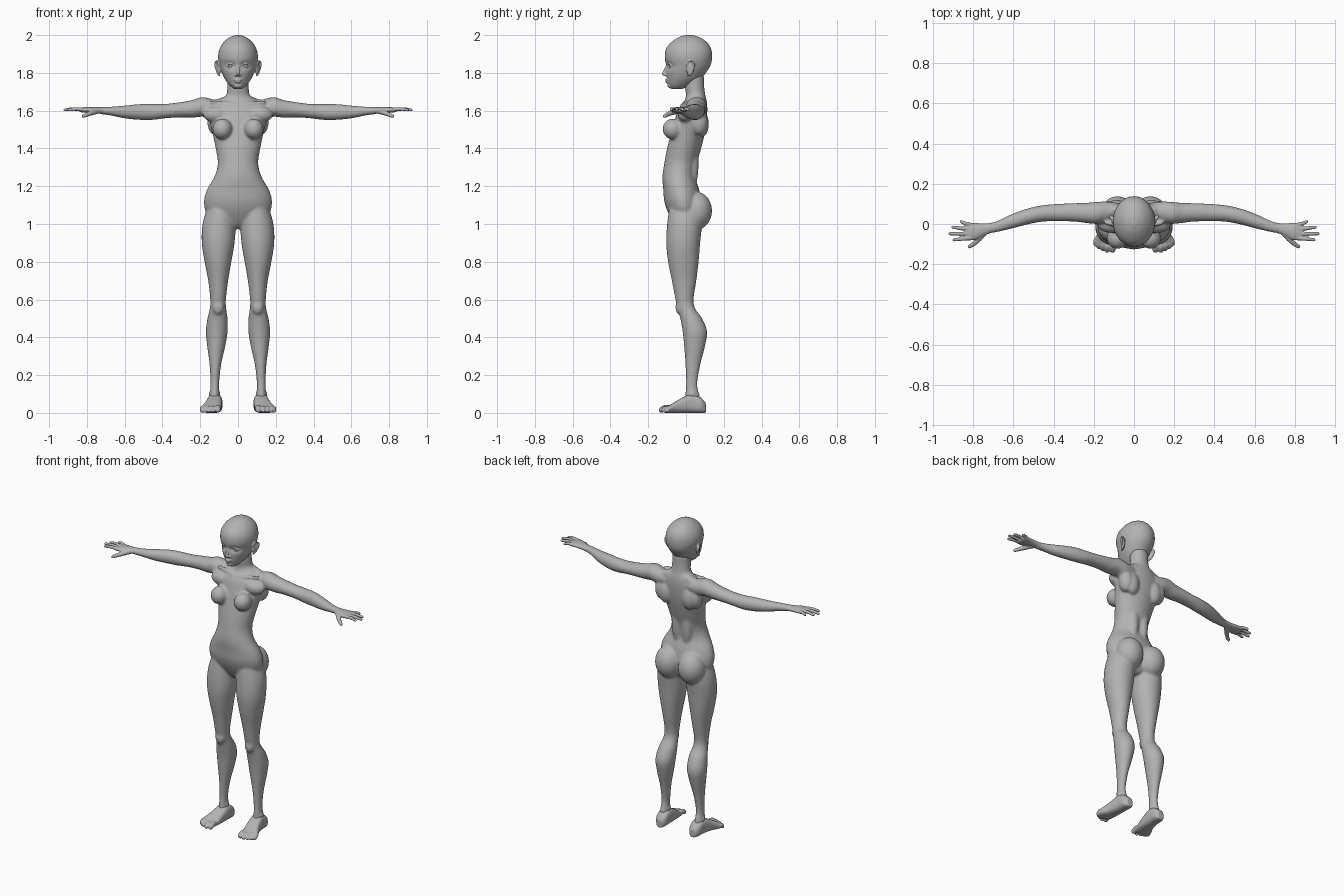
import bpy
import bmesh
from math import cos, sin, tau, exp
from mathutils import Matrix, Vector

default_cube = bpy.data.objects.get("Cube")
if default_cube:
    bpy.data.objects.remove(default_cube, do_unlink=True)

SIDES = (1, -1)

clay = bpy.data.materials.new("clay grey")
clay.use_nodes = True
clay.diffuse_color = (0.45, 0.45, 0.45, 1)
clay.node_tree.nodes["Principled BSDF"].inputs["Base Color"].default_value = clay.diffuse_color


def smooth_rows(rows, steps=5):
    """Interpolate a table of section values with a Catmull-Rom spline."""
    result = []
    last = len(rows) - 1
    for i in range(last):
        before, start, end, after = (rows[max(i - 1, 0)], rows[i],
                                     rows[i + 1], rows[min(i + 2, last)])
        for k in range(steps):
            t = k / steps
            result.append([
                b + 0.5 * t * (c - a + t * (2 * a - 5 * b + 4 * c - d + t * (3 * (b - c) + d - a)))
                for a, b, c, d in zip(before, start, end, after)])
    result.append(list(rows[last]))
    return result


def loft(bm, sections, sides=32, power=1.0):
    """Skin a row of oval sections, each given as centre and two half axes."""
    rings = []
    for centre, u, v in sections:
        ring = []
        for k in range(sides):
            c, s = cos(tau * k / sides), sin(tau * k / sides)
            c = abs(c) ** power * (1 if c > 0 else -1)
            s = abs(s) ** power * (1 if s > 0 else -1)
            ring.append(bm.verts.new(centre + u * c + v * s))
        rings.append(ring)
    for low, high in zip(rings, rings[1:]):
        for k in range(sides):
            n = (k + 1) % sides
            bm.faces.new((low[k], low[n], high[n], high[k]))
    bm.faces.new(rings[0][::-1])
    bm.faces.new(rings[-1])
    return [v for ring in rings for v in ring]


def upright(bm, rows, side=1, sides=32):
    """Loft upwards from rows of height, inner x, outer x, front y, back y."""
    return loft(bm, [
        (Vector((side * (xi + xo) / 2, (yf + yb) / 2, z)),
         Vector(((xo - xi) / 2, 0, 0)), Vector((0, (yb - yf) / 2, 0)))
        for z, xi, xo, yf, yb in smooth_rows(rows)], sides)


def sideways(bm, rows, side):
    """Loft along x from rows of x, y, z, half depth, half height."""
    loft(bm, [(Vector((side * x, y, z)), Vector((0, ry, 0)), Vector((0, 0, rz)))
              for x, y, z, ry, rz in smooth_rows(rows)])


def tube(bm, points, r_start, r_end, side=1):
    """Tapered tube with rounded ends through a few points."""
    path = [Vector((side * x, y, z)) for x, y, z in smooth_rows(points)]
    along = (path[-1] - path[0]).normalized()
    u = along.orthogonal().normalized()
    v = along.cross(u)
    sections = []
    for i, p in enumerate(path):
        r = r_start + (r_end - r_start) * i / (len(path) - 1)
        sections.append((p, u * r, v * r))
    for end, sign, r in ((0, -1, r_start), (-1, 1, r_end)):
        cap = (path[end] + along * sign * r * 0.7, u * r * 0.6, v * r * 0.6)
        sections.insert(0 if end == 0 else len(sections), cap)
    loft(bm, sections, 16)


def blob(bm, centre, radii, side=1, turn=0.0):
    """Ellipsoid, mirrored by side and turned about the vertical."""
    x, y, z = centre
    place = (Matrix.Translation((side * x, y, z)) @ Matrix.Rotation(side * turn, 4, "Z")
             @ Matrix.Diagonal((*radii, 1)))
    bmesh.ops.create_uvsphere(bm, u_segments=32, v_segments=20, radius=1, matrix=place)


def finish(bm, name, voxel=None, rounds=0):
    """Make the object and fuse its overlapping forms into one smooth skin."""
    bmesh.ops.recalc_face_normals(bm, faces=bm.faces)
    for face in bm.faces:
        face.smooth = True
    mesh = bpy.data.meshes.new(name)
    bm.to_mesh(mesh)
    bm.free()
    mesh.materials.append(clay)
    obj = bpy.data.objects.new(name, mesh)
    bpy.context.collection.objects.link(obj)
    if voxel:
        fuse = obj.modifiers.new("fuse", "REMESH")
        fuse.mode = "VOXEL"
        fuse.voxel_size = voxel
        fuse.use_smooth_shade = True
        soften = obj.modifiers.new("soften", "SMOOTH")
        soften.factor = 0.5
        soften.iterations = rounds


# Body: trunk and neck
body = bmesh.new()
trunk = [(.975, .03, -.03, .04), (1, .08, -.06, .06), (1.06, .165, -.095, .075),
         (1.12, .18, -.115, .08), (1.18, .165, -.12, .07), (1.25, .125, -.125, .05),
         (1.32, .107, -.115, .058), (1.4, .118, -.1, .08), (1.48, .135, -.08, .1),
         (1.55, .15, -.06, .11), (1.61, .145, -.04, .113), (1.65, .105, -.01, .11),
         (1.68, .065, 0, .103), (1.72, .057, -.005, .097), (1.79, .055, -.01, .095)]
upright(body, [(z, -w, w, yf, yb) for z, w, yf, yb in trunk], sides=48)

leg = [(1.08, .02, .165, -.09, .08), (1, .012, .188, -.1, .085), (.9, .018, .192, -.105, .075),
       (.8, .035, .177, -.095, .067), (.7, .052, .158, -.075, .055), (.6, .064, .147, -.056, .04),
       (.55, .062, .15, -.042, .05), (.5, .055, .162, -.03, .085), (.43, .055, .17, -.018, .112),
       (.35, .068, .163, -.01, .1), (.25, .09, .15, -.003, .075), (.15, .1, .146, 0, .06),
       (.08, .098, .15, -.005, .075), (.04, .1, .145, 0, .07)]
arm = [(.08, .065, 1.61, .04, .035), (.14, .06, 1.612, .052, .05), (.19, .055, 1.62, .055, .052),
       (.24, .055, 1.61, .05, .047), (.3, .058, 1.605, .046, .041), (.38, .057, 1.598, .043, .038),
       (.45, .053, 1.593, .041, .042), (.52, .04, 1.593, .04, .042), (.6, .016, 1.593, .037, .034),
       (.68, -.012, 1.598, .028, .023), (.74, -.025, 1.601, .025, .018)]
for side in SIDES:
    upright(body, leg, side)
    sideways(body, arm, side)
    # Chest, shoulder and back muscles
    blob(body, (.083, -.07, 1.503), (.052, .054, .055), side)
    blob(body, (.11, 0, 1.58), (.075, .045, .045), side)
    blob(body, (.19, .055, 1.62), (.055, .05, .05), side)
    blob(body, (.085, .085, 1.53), (.045, .036, .07), side)
    blob(body, (.12, .07, 1.54), (.042, .045, .07), side)
    blob(body, (.035, .035, 1.33), (.035, .032, .15), side)
    tube(body, [(.04, .07, 1.655), (.15, .065, 1.615)], .03, .03, side)
    tube(body, [(.015, -.02, 1.632), (.14, .005, 1.645)], .01, .01, side)
    # Seat, knees and ankles
    blob(body, (.082, .055, 1.07), (.083, .083, .1), side)
    blob(body, (.105, -.034, .56), (.03, .022, .04), side)
    for x in (.102, .146):
        blob(body, (x, .032, .1), (.011, .014, .014), side)
finish(body, "body", .007, 8)

# Head: skull and jaw
head = bmesh.new()
skull = [(1.715, .022, -.078, -.02), (1.735, .045, -.094, .03), (1.765, .068, -.1, .075),
         (1.8, .085, -.105, .105), (1.84, .097, -.106, .13), (1.88, .105, -.112, .138),
         (1.92, .1, -.108, .135), (1.955, .082, -.086, .118), (1.985, .05, -.045, .08),
         (2, .015, -.005, .035)]
skin = upright(head, [(z, -w, w, yf, yb) for z, w, yf, yb in skull], sides=96)
# Hollow the eye sockets
for v in skin:
    if v.co.y < 0:
        dx, dz = (abs(v.co.x) - .04) / .022, (v.co.z - 1.838) / .015
        v.co.y += .02 * exp(-dx * dx - dz * dz)
# Nose, lips and chin
tube(head, [(0, -.101, 1.835), (0, -.111, 1.812), (0, -.12, 1.793)], .007, .009)
blob(head, (0, -.1, 1.763), (.022, .011, .006))
blob(head, (0, -.098, 1.752), (.018, .012, .006))
blob(head, (0, -.084, 1.733), (.022, .014, .014))
for side in SIDES:
    blob(head, (.01, -.105, 1.789), (.009, .011, .007), side)
    # Eyelids and ears
    tube(head, [(.02, -.088, 1.837), (.038, -.093, 1.848), (.058, -.079, 1.839)], .005, .004, side)
    tube(head, [(.02, -.088, 1.835), (.04, -.088, 1.827), (.058, -.079, 1.837)], .004, .004, side)
    blob(head, (.103, .022, 1.825), (.009, .022, .04), side, -.35)
    tube(head, [(.102, .002, 1.84), (.112, .02, 1.865), (.12, .042, 1.845),
                (.112, .034, 1.81), (.1, .012, 1.786)], .006, .006, side)
finish(head, "head", .004, 3)

# Eyeballs
eyes = bmesh.new()
for side in SIDES:
    blob(eyes, (.039, -.068, 1.838), (.02, .02, .016), side)
finish(eyes, "eyes")

# Hands: palm, fingers and thumb
hands = bmesh.new()
palm = [(.7, -.017, 1.6, .023, .018), (.75, -.028, 1.602, .031, .017),
        (.79, -.036, 1.604, .042, .016), (.825, -.038, 1.604, .044, .013),
        (.84, -.038, 1.604, .038, .009)]
fingers = [(-.07, .898, -.079), (-.049, .918, -.048), (-.026, .903, -.016), (-.005, .862, .012)]
for side in SIDES:
    sideways(hands, palm, side)
    for base_y, tip_x, tip_y in fingers:
        tube(hands, [(.81, base_y, 1.604), ((.82 + tip_x) / 2, (base_y + tip_y) / 2, 1.609),
                     (tip_x, tip_y, 1.604)], .011, .008, side)
    tube(hands, [(.745, -.042, 1.598), (.785, -.088, 1.585), (.82, -.114, 1.57)], .016, .009, side)
finish(hands, "hands", .004, 2)

# Feet: sole, instep and toes
feet = bmesh.new()
foot = [(.105, .118, .02, .05), (.08, .12, .036, .08), (.03, .122, .04, .1),
        (-.03, .13, .045, .075), (-.08, .144, .053, .045), (-.112, .15, .046, .03)]
toes = [(.107, -.13, .016), (.134, -.134, .012), (.156, -.126, .011),
        (.175, -.116, .011), (.191, -.103, .011)]
for side in SIDES:
    loft(feet, [(Vector((side * x, y, top / 2)), Vector((w, 0, 0)), Vector((0, 0, top / 2)))
                for y, x, w, top in smooth_rows(foot)], power=.75)
    for x, tip, r in toes:
        tube(feet, [(x * .9 + .012, -.07, .025), (x, tip + .02, .026), (x, tip, r)], r, r, side)
finish(feet, "feet", .004, 3)
